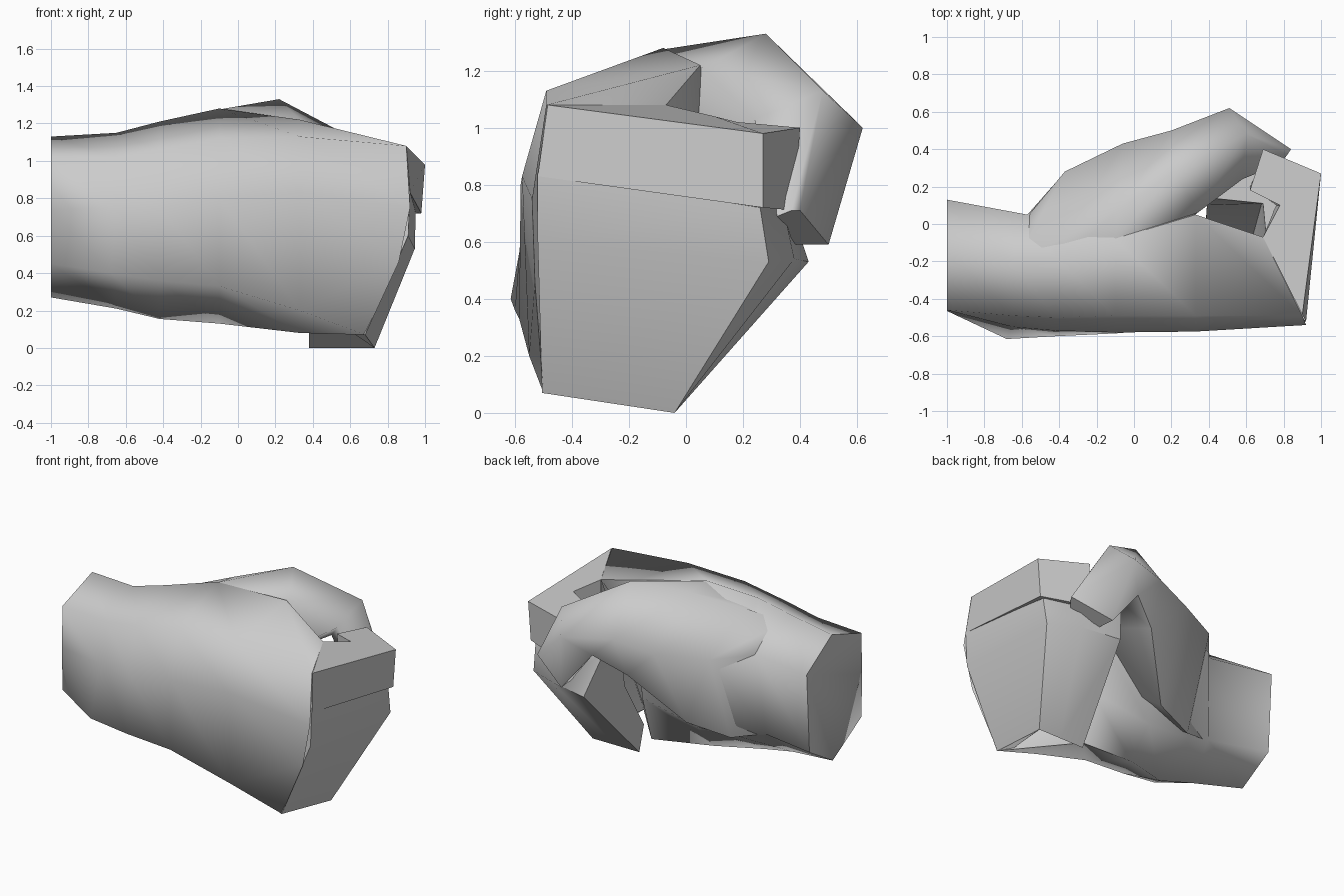
import bpy, bmesh, math

grey = bpy.data.materials.new("plain grey")
grey.diffuse_color = (0.6, 0.6, 0.6, 1)


def loft(name, rings, angle):
    """Skin a closed body through rings of matching points."""
    bm = bmesh.new()
    loops = [[bm.verts.new(p) for p in ring] for ring in rings]
    n = len(loops[0])
    for a, b in zip(loops, loops[1:]):
        for i in range(n):
            j = (i + 1) % n
            bm.faces.new((a[i], a[j], b[j], b[i]))
    bm.faces.new(loops[0])
    bm.faces.new(loops[-1][::-1])
    bmesh.ops.recalc_face_normals(bm, faces=bm.faces)
    mesh = bpy.data.meshes.new(name)
    bm.to_mesh(mesh)
    bm.free()
    mesh.materials.append(grey)
    ob = bpy.data.objects.new(name, mesh)
    bpy.context.collection.objects.link(ob)
    bpy.ops.object.select_all(action='DESELECT')
    ob.select_set(True)
    bpy.context.view_layer.objects.active = ob
    bpy.ops.object.shade_smooth_by_angle(angle=math.radians(angle))
    return ob


def section(x, *yz):
    return [(x, y, z) for y, z in yz]


# Wrist and palm: top, front top, front middle, front low, bottom, back low, back top
loft("palm", [
    section(-1.0, (-.14, 1.13), (-.46, 1.02), (-.465, .74), (-.46, .45), (-.15, .27), (.1, .42), (.13, .96)),
    [(-.65, -.2, 1.15), (-.65, -.49, 1.02), (-.65, -.55, .75), (-.68, -.615, .4),
     (-.65, -.22, .21), (-.6, 0, .4), (-.57, .05, .95)],
    section(-.42, (-.18, 1.21), (-.5, 1.06), (-.57, .75), (-.6, .36), (-.25, .155), (.02, .34), (.22, .86)),
    section(-.1, (-.08, 1.28), (-.49, 1.12), (-.58, .8), (-.585, .33), (-.15, .13), (.02, .32), (.15, .85)),
    section(.33, (.05, 1.22), (-.49, 1.13), (-.575, .83), (-.55, .2), (-.1, .08), (.0, .4), (.03, .85)),
    [(.69, -.07, 1.08), (.9, -.49, 1.08), (.92, -.54, .75), (.86, -.53, .46),
     (.68, -.5, .07), (.42, -.15, .25), (.42, -.07, .82)],
], 78)

# Thumb: top, outer, low, inner low, inner top
loft("thumb", [
    [(-.62, -.18, 1.1), (-.57, .04, .95), (-.6, -.01, .4), (-.5, -.15, .5), (-.58, -.22, 1.08)],
    [(-.38, -.08, 1.17), (-.37, .28, .95), (-.38, .06, .34), (-.3, -.15, .5), (-.38, -.19, 1.15)],
    [(-.08, .08, 1.26), (-.06, .43, .96), (-.1, .14, .4), (.03, -.05, .55), (-.1, -.08, 1.275)],
    [(.22, .28, 1.33), (.2, .5, 1.02), (.18, .38, .74), (.3, .03, .85), (.34, .06, 1.21)],
    [(.6, .48, 1.13), (.51, .62, 1.0), (.37, .48, .86), (.48, .32, .92), (.58, .24, 1.03)],
    [(.82, .37, .71), (.84, .4, .71), (.59, .5, .59), (.6, .38, .59), (.78, .32, .69)],
], 70)

# Folded fingers, a hooked shell from the bottom up:
# front outside, back outside, bend, fingertip back, fingertip front, inside corner, front inside
loft("folded_fingers", [
    [(.68, -.505, .07), (.73, -.04, 0), (.56, -.04, 0), (.38, -.04, 0), (.38, -.09, .17), (.62, -.12, .1), (.6, -.46, .09)],
    [(.91, -.52, .6), (.945, .29, .53), (.74, .38, .54), (.47, .43, .53), (.39, .1, .5), (.68, .1, .5), (.72, -.45, .6)],
    [(.92, -.52, .84), (.95, .26, .72), (.7, .33, .77), (.39, .34, .8), (.4, .14, .78), (.69, .11, .78), (.74, -.42, .84)],
], 50)

# Index finger, hooked round at its tip
loft("index_finger", [
    [(.92, -.52, .83), (.98, .27, .72), (.7, .38, .71), (.62, .2, .73), (.76, .1, .75), (.69, -.07, .8)],
    [(.9, -.485, 1.08), (1, .27, .98), (.69, .4, 1.0), (.62, .18, 1.02), (.78, .1, 1.04), (.69, -.07, 1.08)],
], 30)
